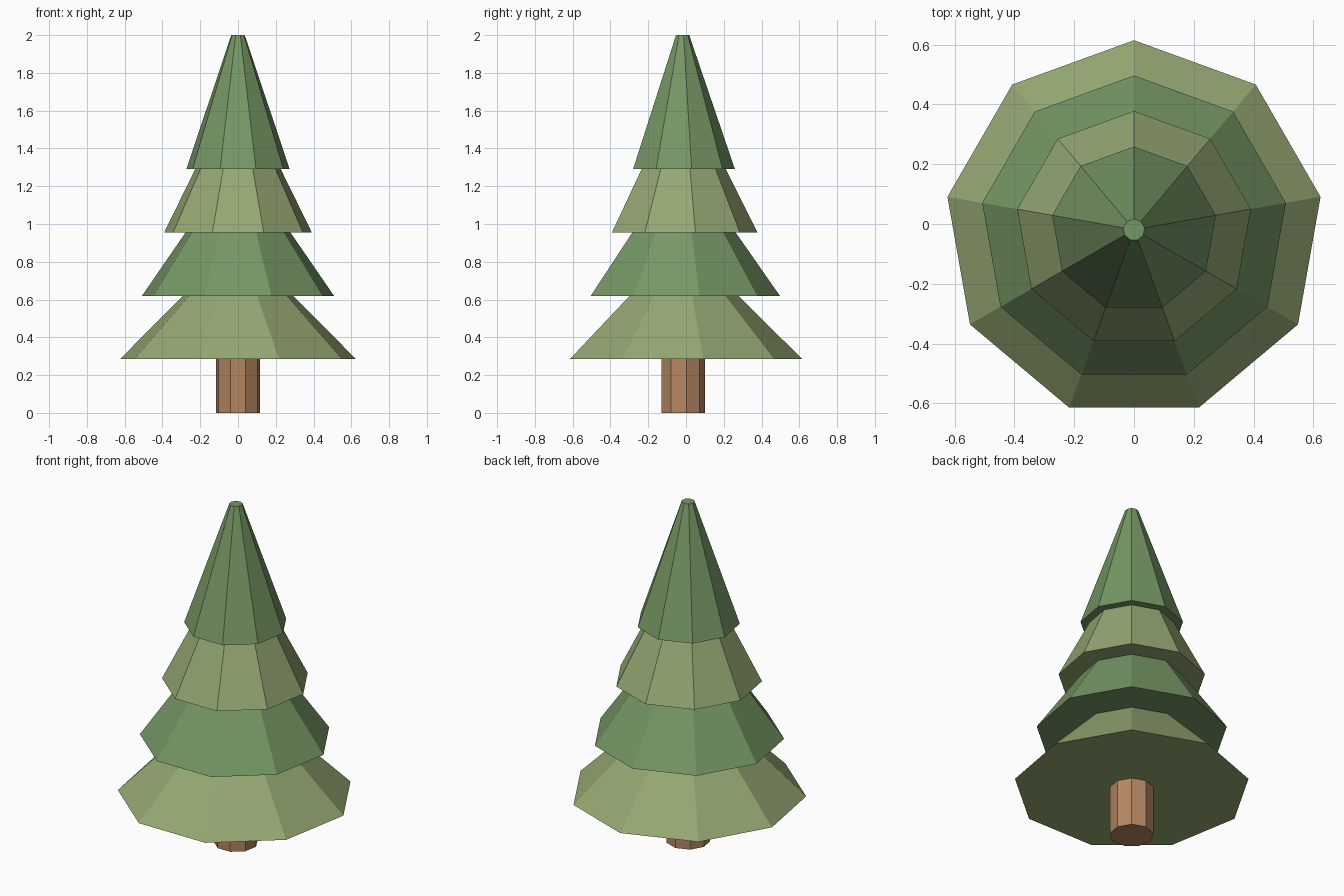
import bpy, bmesh
from math import sin, cos, tau

if "Cube" in bpy.data.objects:
    bpy.data.objects.remove(bpy.data.objects["Cube"])

SIDES = 9
CY = -0.019  # axis offset: a nine-sided ring is not symmetric in y


def material(name, rgb):
    m = bpy.data.materials.new(name)
    m.diffuse_color = (*rgb, 1)
    m.use_nodes = True
    m.node_tree.nodes["Principled BSDF"].inputs["Base Color"].default_value = m.diffuse_color
    return m


def frustum(name, r0, r1, z0, z1, mat):
    """Closed nine-sided frustum with a corner pointing to +y."""
    bm = bmesh.new()
    low, high = [[bm.verts.new((r * sin(tau * i / SIDES),
                                CY + r * cos(tau * i / SIDES), z))
                  for i in range(SIDES)] for r, z in ((r0, z0), (r1, z1))]
    bm.faces.new(low)
    bm.faces.new(high)
    for i in range(SIDES):
        j = (i + 1) % SIDES
        bm.faces.new((low[i], low[j], high[j], high[i]))
    bmesh.ops.recalc_face_normals(bm, faces=bm.faces)
    mesh = bpy.data.meshes.new(name)
    bm.to_mesh(mesh)
    bm.free()
    mesh.materials.append(mat)
    bpy.context.collection.objects.link(bpy.data.objects.new(name, mesh))


light = material("light_needles", (0.30, 0.39, 0.17))
dark = material("dark_needles", (0.18, 0.31, 0.13))
bark = material("bark", (0.46, 0.24, 0.12))

# Trunk
frustum("trunk", 0.119, 0.119, 0, 0.285, bark)

# Foliage tiers, from the ground up
tiers = [("tier_bottom", 0.634, 0.297, 0.285, 0.62, light),
         ("tier_lower", 0.516, 0.282, 0.62, 0.955, dark),
         ("tier_upper", 0.397, 0.230, 0.955, 1.29, light),
         ("tier_top", 0.278, 0.036, 1.29, 2.0, dark)]
for t in tiers:
    frustum(*t)
